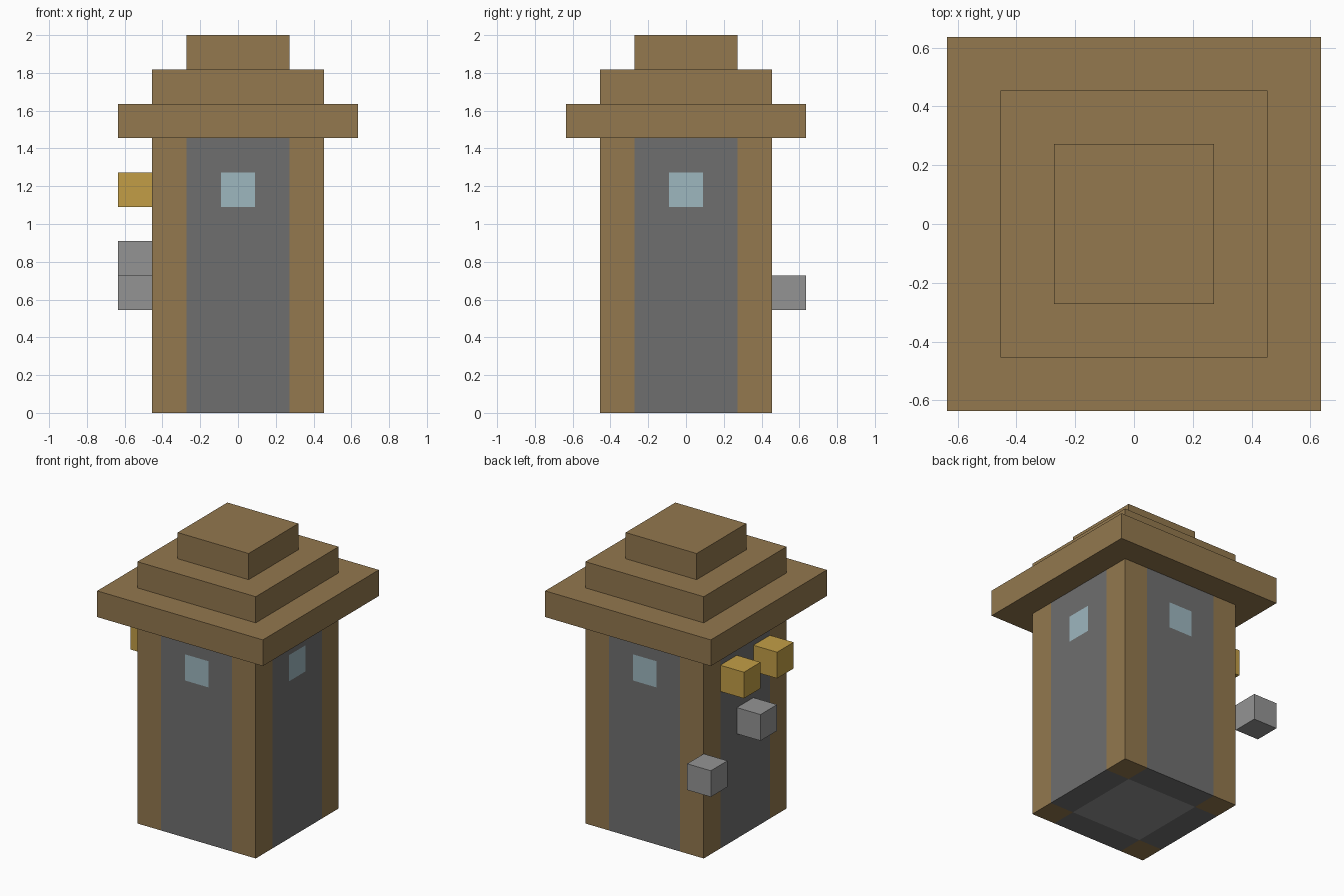
import bpy
import bmesh
from mathutils import Vector

if "Cube" in bpy.data.objects:
    bpy.data.objects.remove(bpy.data.objects["Cube"], do_unlink=True)

U = 2 / 11  # edge of one block


def material(name, srgb):
    colour = [((c / 255 + 0.055) / 1.055) ** 2.4 for c in srgb] + [1]
    mat = bpy.data.materials.new(name)
    mat.use_nodes = True
    mat.diffuse_color = colour
    bsdf = mat.node_tree.nodes["Principled BSDF"]
    bsdf.inputs["Base Color"].default_value = colour
    bsdf.inputs["Roughness"].default_value = 0.9
    return mat


wood = material("wood brown", (147, 120, 78))
stone = material("dark stone", (111, 111, 111))
light_stone = material("light stone", (148, 148, 148))
glass = material("pale blue glass", (157, 183, 191))
gold = material("lamp gold", (194, 158, 70))


def box(name, size, centre, mats):
    """Box with size and centre counted in blocks."""
    bm = bmesh.new()
    bmesh.ops.create_cube(bm, size=1)
    for v in bm.verts:
        v.co = Vector([(v.co[i] * size[i] + centre[i]) * U for i in range(3)])
    mesh = bpy.data.meshes.new(name)
    bm.to_mesh(mesh)
    bm.free()
    for m in mats:
        mesh.materials.append(m)
    obj = bpy.data.objects.new(name, mesh)
    bpy.context.collection.objects.link(obj)
    return obj


# Tower body, cut along the block lines that bound posts, windows and floor
body = box("tower_body", (5, 5, 8), (0, 0, 4), [wood, stone, light_stone, glass])
bm = bmesh.new()
bm.from_mesh(body.data)
cuts = [(axis, d) for axis in (0, 1) for d in (-1.5, -0.5, 0.5, 1.5)] + [(2, 6), (2, 7)]
for axis, d in cuts:
    normal = Vector((0, 0, 0))
    normal[axis] = 1
    bmesh.ops.bisect_plane(bm, geom=bm.verts[:] + bm.edges[:] + bm.faces[:],
                           plane_co=normal * d * U, plane_no=normal)
bm.normal_update()
for f in bm.faces:
    x, y, z = f.calc_center_median() / U
    n = f.normal
    if abs(x) > 1.5 and abs(y) > 1.5:
        f.material_index = 0  # corner posts
    elif n.z < -0.5 and max(abs(x), abs(y)) < 1.5:
        f.material_index = 2  # floor slab
    elif abs(n.z) < 0.5 and 6 < z < 7 and min(abs(x), abs(y)) < 0.5 and n.x > -0.5:
        f.material_index = 3  # windows on three sides
    else:
        f.material_index = 1  # walls
bm.to_mesh(body.data)
bm.free()

# Stepped roof
for i, (name, width) in enumerate((("roof_eaves", 7), ("roof_middle", 5), ("roof_cap", 3))):
    box(name, (width, width, 1), (0, 0, 8.5 + i), [wood])

# Lamps and stone blocks on the right-hand side
for name, y in (("back_lamp", 1), ("front_lamp", -1)):
    box(name, (1, 1, 1), (-3, y, 6.5), [gold])
box("wall_block", (1, 1, 1), (-3, 0, 4.5), [light_stone])
box("corner_block", (1, 1, 1), (-3, 3, 3.5), [light_stone])
